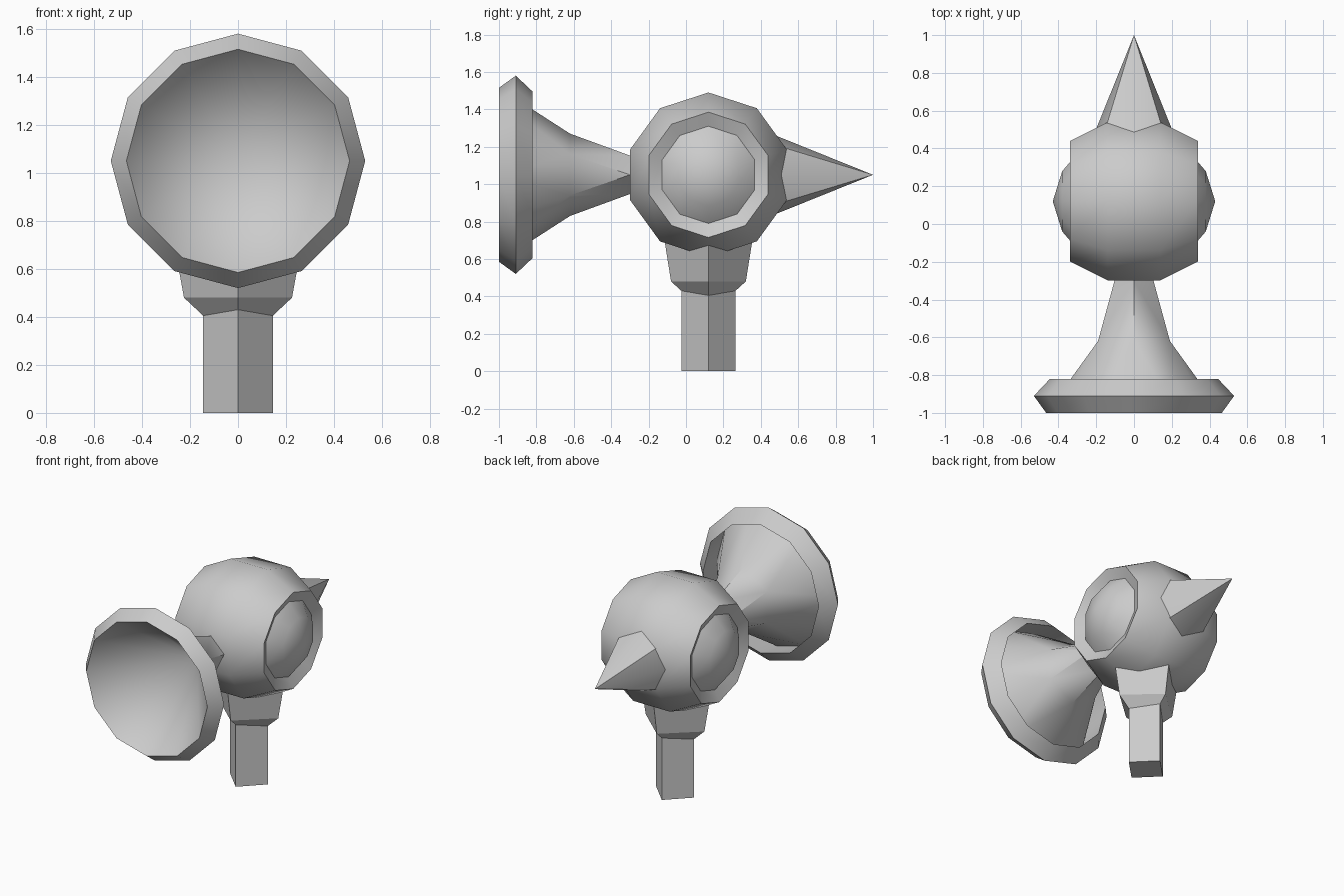
import bpy, bmesh, math
from mathutils import Vector

if "Cube" in bpy.data.objects:
    bpy.data.objects.remove(bpy.data.objects["Cube"])

grey = bpy.data.materials.new("light_grey")
grey.diffuse_color = (0.6, 0.6, 0.6, 1)
grey.use_nodes = True
grey.node_tree.nodes["Principled BSDF"].inputs["Base Color"].default_value = grey.diffuse_color
CY, CZ = 0.12, 1.05          # centre of the body


def finish(name, bm, angle=40):
    """Turn a bmesh into an object, smooth below the given angle."""
    bmesh.ops.remove_doubles(bm, verts=bm.verts, dist=0.0005)
    bmesh.ops.recalc_face_normals(bm, faces=bm.faces)
    me = bpy.data.meshes.new(name)
    bm.to_mesh(me)
    bm.free()
    me.materials.append(grey)
    me.polygons.foreach_set("use_smooth", [True] * len(me.polygons))
    me.set_sharp_from_angle(angle=math.radians(angle))
    ob = bpy.data.objects.new(name, me)
    bpy.context.collection.objects.link(ob)
    return ob


def ring(axis, pos, r, n):
    """Regular n-gon across the x or y axis, first corner pointing up."""
    pts = []
    for i in range(n):
        a = 2 * math.pi * i / n
        s, c = r * math.sin(a), r * math.cos(a)
        pts.append(Vector((pos, CY + s, CZ + c)) if axis == "x" else Vector((s, pos, CZ + c)))
    return pts


def loft(bm, rings, closed=False, caps=False):
    """Skin rings that have equal corner counts."""
    loops = [[bm.verts.new(p) for p in pts] for pts in rings]
    n = len(loops[0])
    pairs = list(zip(loops, loops[1:])) + ([(loops[-1], loops[0])] if closed else [])
    for a, b in pairs:
        for i in range(n):
            j = (i + 1) % n
            bm.faces.new((a[i], a[j], b[j], b[i]))
    if caps:
        bm.faces.new(loops[0])
        bm.faces.new(loops[-1])
    return loops


def cone_tip(bm, loop, tip):
    """Fan a loop to a point."""
    t = bm.verts.new(tip)
    for i in range(len(loop)):
        bm.faces.new((loop[i], loop[(i + 1) % len(loop)], t))


# Round body: ten-sided barrel, dished ends and shallow domes
bm = bmesh.new()
half = [(0.14, 0.44), (0.34, 0.335), (0.305, 0.26), (0.38, 0.168)]
profile = [(-x, r) for x, r in reversed(half)] + half
loops = loft(bm, [ring("x", x, r, 10) for x, r in profile])
cone_tip(bm, loops[0], (-0.43, CY, CZ))
cone_tip(bm, loops[-1], (0.43, CY, CZ))
finish("body", bm)

# Horn: outer skin steps from 12 to 6 to 4 sides
bm = bmesh.new()
sections = [(-1.0, 0.465, 12), (-0.62, 0.22, 6), (-0.30, 0.103, 4)]
for a, b in zip(sections, sections[1:]):
    verts = [bm.verts.new(p) for s in (a, b) for p in ring("y", *s)]
    bmesh.ops.convex_hull(bm, input=verts)
bm.normal_update()
ends = [f for f in bm.faces if abs(f.normal.y) > 0.98]
bmesh.ops.delete(bm, geom=ends, context="FACES")
# short stub running into the body
loft(bm, [ring("y", -0.30, 0.103, 4), ring("y", -0.22, 0.09, 4)], caps=False)
# inside of the horn mouth
mouth = [bm.verts.new(p) for p in ring("y", -1.0, 0.465, 12)]
cone_tip(bm, mouth, (0, -0.45, CZ))
finish("horn", bm)

# Horn rim: ring with a triangular section
bm = bmesh.new()
loft(bm, [ring("y", y, r, 12) for y, r in ((-1.0, 0.465), (-0.91, 0.53), (-0.82, 0.445))],
     closed=True)
finish("horn_rim", bm)

# Rear spike: eight-sided with stronger diagonal corners
bm = bmesh.new()
base = []
for i in range(8):
    a = math.pi * i / 4
    r = 0.242 if i % 2 == 0 else 0.258
    base.append(bm.verts.new((r * math.sin(a), 0.40, CZ + r * math.cos(a))))
cone_tip(bm, base, (0, 1.0, CZ))
bm.faces.new(base)
finish("rear_spike", bm)


def diamond(x, y, zx, zy):
    """Four corners on the x and y axes, with separate heights."""
    return [(x, CY, zx), (0, CY + y, zy), (-x, CY, zx), (0, CY - y, zy)]


# Square post, turned by 45 degrees
bm = bmesh.new()
loft(bm, [diamond(0.145, 0.145, 0, 0), diamond(0.145, 0.145, 0.5, 0.5)], caps=True)
finish("post", bm, 30)

# Flared collar under the body
bm = bmesh.new()
loft(bm, [diamond(0.145, 0.145, 0.405, 0.43),
          diamond(0.225, 0.20, 0.48, 0.48),
          diamond(0.265, 0.235, 0.70, 0.70)], caps=True)
finish("collar", bm, 30)
